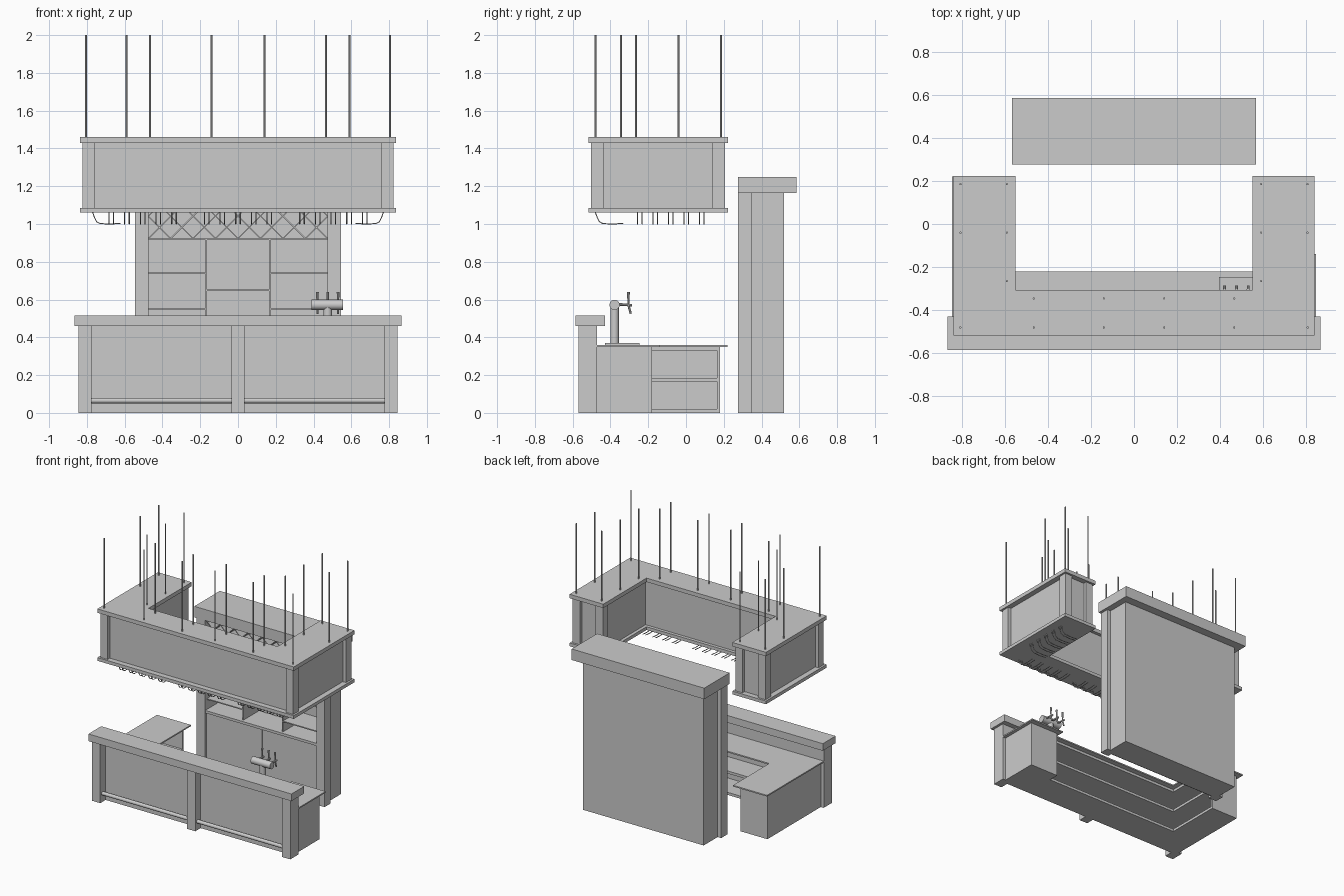
import bpy, bmesh, math
from mathutils import Vector

if "Cube" in bpy.data.objects:
    bpy.data.objects.remove(bpy.data.objects["Cube"])


def box(name, x0, x1, y0, y1, z0, z1):
    bm = bmesh.new()
    bmesh.ops.create_cube(bm, size=1)
    for v in bm.verts:
        v.co = Vector((v.co.x * (x1 - x0), v.co.y * (y1 - y0), v.co.z * (z1 - z0)))
    me = bpy.data.meshes.new(name)
    bm.to_mesh(me)
    bm.free()
    ob = bpy.data.objects.new(name, me)
    ob.location = ((x0 + x1) / 2, (y0 + y1) / 2, (z0 + z1) / 2)
    bpy.context.collection.objects.link(ob)
    return ob


def pair(name, x0, x1, *rest):
    box(name + "_right", x0, x1, *rest)
    box(name + "_left", -x1, -x0, *rest)


def prism(name, pts, z0, z1):
    bm = bmesh.new()
    f = bm.faces.new([bm.verts.new((x, y, z0)) for x, y in pts])
    r = bmesh.ops.extrude_face_region(bm, geom=[f])
    for v in r["geom"]:
        if isinstance(v, bmesh.types.BMVert):
            v.co.z = z1
    bmesh.ops.recalc_face_normals(bm, faces=bm.faces)
    me = bpy.data.meshes.new(name)
    bm.to_mesh(me)
    bm.free()
    ob = bpy.data.objects.new(name, me)
    bpy.context.collection.objects.link(ob)


def rod(name, a, b, r, r2=None, n=16):
    a, b = Vector(a), Vector(b)
    bpy.ops.mesh.primitive_cone_add(vertices=n, radius1=r, radius2=r if r2 is None else r2,
                                    depth=(b - a).length, location=(a + b) / 2)
    ob = bpy.context.object
    ob.name = name
    ob.rotation_euler = (b - a).to_track_quat('Z', 'Y').to_euler()
    bpy.ops.object.shade_smooth_by_angle()


def u_shape(xo, y0, y1, xi, yi):
    return [(-xo, y0), (xo, y0), (xo, y1), (xi, y1), (xi, yi), (-xi, yi), (-xi, y1), (-xo, y1)]


# Front bar: posts, recessed panel, foot rails and raised top
pair("front_post", 0.775, 0.845, -0.57, -0.47, 0, 0.46)
box("centre_post", -0.035, 0.035, -0.57, -0.47, 0, 0.46)
box("front_panel", -0.775, 0.775, -0.505, -0.47, 0, 0.46)
box("bar_top", -0.865, 0.865, -0.585, -0.43, 0.46, 0.515)
for s in (-1, 1):
    rod("foot_rail", (s * 0.035, -0.54, 0.065), (s * 0.775, -0.54, 0.065), 0.014)

# Work counter: L-shaped open shelving and a closed cooler at the right
L = [(-0.82, -0.47), (0.59, -0.47), (0.59, -0.26), (-0.59, -0.26), (-0.59, 0.18), (-0.82, 0.18)]
for i, z in enumerate((0, 0.165, 0.33)):
    prism("counter_shelf_%d" % i, L, z, z + 0.02)
box("shelf_back", -0.82, 0.59, -0.47, -0.455, 0, 0.35)
box("shelf_outer_side", -0.82, -0.805, -0.47, 0.18, 0, 0.35)
box("shelf_end", -0.82, -0.59, 0.165, 0.18, 0, 0.35)
box("cooler_cabinet", 0.575, 0.82, -0.47, -0.18, 0, 0.35)
prism("worktop", [(-0.845, -0.47), (0.845, -0.47), (0.845, -0.14), (0.555, -0.14), (0.555, -0.22),
                  (-0.555, -0.22), (-0.555, 0.22), (-0.845, 0.22)], 0.35, 0.36)

# Beer tap
box("drip_tray", 0.395, 0.55, -0.43, -0.245, 0.36, 0.37)
rod("tap_column", (0.475, -0.378, 0.37), (0.475, -0.378, 0.57), 0.023)
rod("tap_barrel", (0.39, -0.378, 0.572), (0.555, -0.378, 0.572), 0.027, n=24)
for x in (0.42, 0.475, 0.53):
    rod("tap_spout", (x, -0.36, 0.575), (x, -0.285, 0.57), 0.007, n=10)
    rod("tap_nozzle", (x, -0.305, 0.57), (x, -0.292, 0.525), 0.006, n=10)
    rod("tap_handle", (x, -0.305, 0.572), (x, -0.305, 0.64), 0.004, 0.008, n=10)

# Back bar: carcass, posts and cap
pair("back_post", 0.475, 0.545, 0.275, 0.35, 0, 1.165)
pair("back_side", 0.475, 0.515, 0.35, 0.52, 0, 1.165)
box("back_panel", -0.475, 0.475, 0.49, 0.52, 0, 1.165)
box("back_cap", -0.565, 0.565, 0.275, 0.585, 1.165, 1.25)
box("back_cabinet", -0.475, 0.475, 0.31, 0.49, 0, 0.45)
box("back_ledge", -0.475, 0.475, 0.28, 0.49, 0.45, 0.47)
pair("cabinet_door", 0.004, 0.475, 0.295, 0.31, 0.01, 0.45)
pair("back_divider", 0.165, 0.173, 0.3, 0.49, 0.47, 0.92)
for z in (0.55, 0.74):
    pair("side_shelf", 0.173, 0.475, 0.3, 0.49, z - 0.004, z + 0.004)
box("centre_shelf", -0.165, 0.165, 0.3, 0.49, 0.646, 0.654)
box("rack_shelf", -0.475, 0.475, 0.3, 0.49, 0.915, 0.923)

# Diamond wine rack, slats clipped to its rectangle
w, h, zb, pitch = 0.475, 0.242, 0.923, 0.95 / 8
for i in range(-3, 9):
    c = -w + i * pitch
    a, b = max(-w, c), min(w, c + h)
    if b - a < 0.02:
        continue
    for s in (-1, 1):
        xm, zm, ln = s * (a + b) / 2, zb + (a + b) / 2 - c, (b - a) * math.sqrt(2)
        ob = box("rack_slat", xm - ln / 2, xm + ln / 2, 0.29, 0.49, zm - 0.003, zm + 0.003)
        ob.rotation_euler.y = -s * math.pi / 4

# Hanging canopy
prism("canopy_top", u_shape(0.837, -0.517, 0.222, 0.55, -0.305), 1.43, 1.46)
prism("canopy_bottom", u_shape(0.837, -0.517, 0.222, 0.55, -0.305), 1.06, 1.085)
prism("canopy_panels", u_shape(0.795, -0.475, 0.18, 0.575, -0.33), 1.085, 1.43)
pair("canopy_front_post", 0.76, 0.822, -0.502, -0.438, 1.085, 1.43)
pair("canopy_rear_post", 0.76, 0.822, 0.14, 0.206, 1.085, 1.43)
pair("canopy_inner_post", 0.565, 0.625, 0.14, 0.206, 1.085, 1.43)

# Suspension rods
spots = [(0.805, y) for y in (-0.48, -0.04, 0.185)]
spots += [(0.59, y) for y in (-0.265, -0.04, 0.185)]
spots += [(x, y) for x in (0.14, 0.465) for y in (-0.48, -0.345)]
for x, y in spots:
    for s in (-1, 1):
        rod("suspension_rod", (s * x, y, 1.45), (s * x, y, 2.0), 0.005, n=8)

# Glass hanger wires under the canopy: (distance inward, height)
hook = [(0, 1.062), (0.012, 1.03), (0.022, 1.012), (0.04, 1.002), (0.10, 1.0), (0.148, 1.004)]
cu = bpy.data.curves.new("glass_hangers", 'CURVE')
cu.dimensions = '3D'
cu.bevel_depth = 0.003
cu.bevel_resolution = 1
cu.use_fill_caps = True


def wire(pts):
    sp = cu.splines.new('POLY')
    sp.points.add(len(pts) - 1)
    for p, q in zip(sp.points, pts):
        p.co = (*q, 1)


for off in (-0.012, 0.012):
    for i in range(-2, 3):
        for g in (-0.505, 0, 0.505):
            wire([(g + i * 0.083 + off, -0.48 + d, z) for d, z in hook])
        for s in (-1, 1):
            wire([(s * (0.77 - d), -0.08 + i * 0.082 + off, z) for d, z in hook])
ob = bpy.data.objects.new("glass_hangers", cu)
bpy.context.collection.objects.link(ob)
